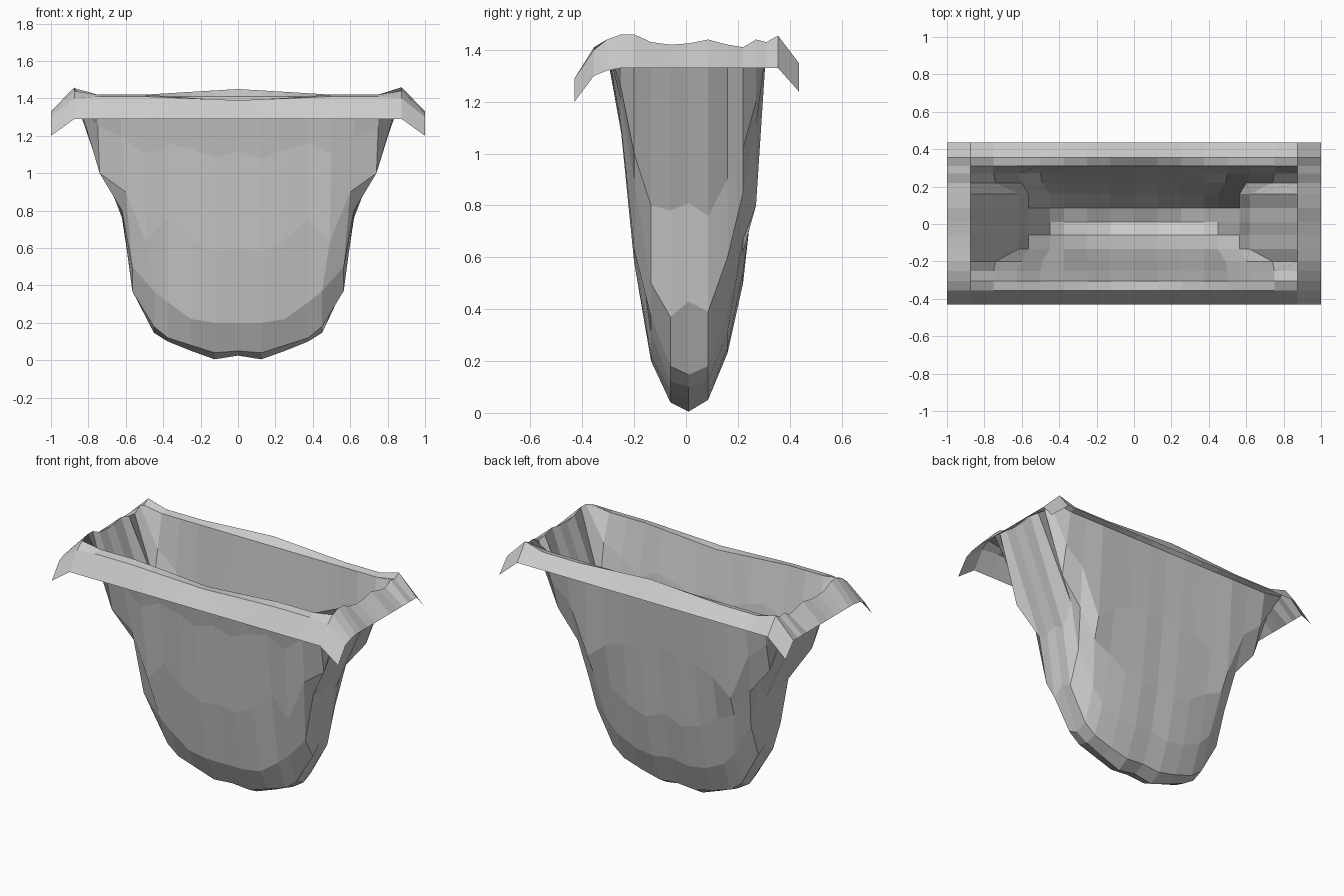
import bpy
import bmesh

cube = bpy.data.objects.get("Cube")
if cube:
    bpy.data.objects.remove(cube, do_unlink=True)

HALF_COLUMNS = 8
ROWS = 15

# Depth of every row from front to back
depth = [-.43, -.355, -.305, -.25, -.2, -.135, -.06, .01,
         .085, .16, .22, .27, .31, .355, .435]

# Height along the two shoulders and the two outer end edges
shoulder = [1.29, 1.4, 1.44, 1.46, 1.46, 1.43, 1.42, 1.425,
            1.44, 1.42, 1.41, 1.44, 1.43, 1.455, 1.35]
end_edge = [1.2, 1.3, 1.32] + [1.33] * 11 + [1.24]

# Pouch heights from the centre outwards, one list per row
pouch = {
    3: [1.12, 1.08, 1.13, 1.16, 1.1, 1.2, 1.25],
    4: [.6, .58, .64, .76, .63, .9, 1.0],
    5: [.2, .2, .22, .31, .37, .5, .8],
    6: [.05, .04, .08, .12, .18, .37, .78],
    7: [.025, .005, .05, .1, .147, .43, .81],
    8: [.06, .05, .08, .12, .18, .39, .76],
    9: [.25, .23, .25, .31, .39, .6, .9],
    10: [.55, .5, .54, .62, .67, .85, 1.02],
    11: [1.0, .95, .95, .9, .8, 1.1, 1.2],
}

# Heights of the rim rows: centre value and side value
rim = {0: (1.29, 1.29), 1: (1.39, 1.41), 2: (1.385, 1.42),
       12: (1.41, 1.41), 13: (1.45, 1.42), 14: (1.35, 1.35)}


def width(row, col):
    """Pull the ends of the pouch inwards near its bottom."""
    x = col / HALF_COLUMNS
    if col in (4, 5, 6):
        if 5 <= row <= 9:
            return {4: .45, 5: .565, 6: .62}[col]
        if row in (4, 10):
            return {4: .49, 5: .6, 6: .74}[col]
    return x


def height(row, col):
    if col == HALF_COLUMNS:
        return end_edge[row]
    if col == HALF_COLUMNS - 1:
        return shoulder[row]
    if row in pouch:
        return pouch[row][col]
    middle, side = rim[row]
    return middle + (side - middle) * min(col / 4, 1)


# One sheet, sagging into a pouch with a folded rim
bm = bmesh.new()
bmesh.ops.create_grid(bm, x_segments=2 * HALF_COLUMNS,
                      y_segments=ROWS - 1, size=1)
for v in bm.verts:
    col = round(abs(v.co.x) * HALF_COLUMNS)
    row = round((v.co.y + 1) / 2 * (ROWS - 1))
    sign = 1 if v.co.x > 0 else -1
    v.co = (sign * width(row, col), depth[row], height(row, col))

mesh = bpy.data.meshes.new("hanging_pouch")
bm.to_mesh(mesh)
bm.free()
hanging_pouch = bpy.data.objects.new("hanging_pouch", mesh)
bpy.context.collection.objects.link(hanging_pouch)

# Plain light cloth
cloth = bpy.data.materials.new("light_grey_cloth")
cloth.use_nodes = True
colour = (.6, .6, .6, 1)
cloth.diffuse_color = colour
cloth.node_tree.nodes["Principled BSDF"].inputs["Base Color"].default_value = colour
mesh.materials.append(cloth)
